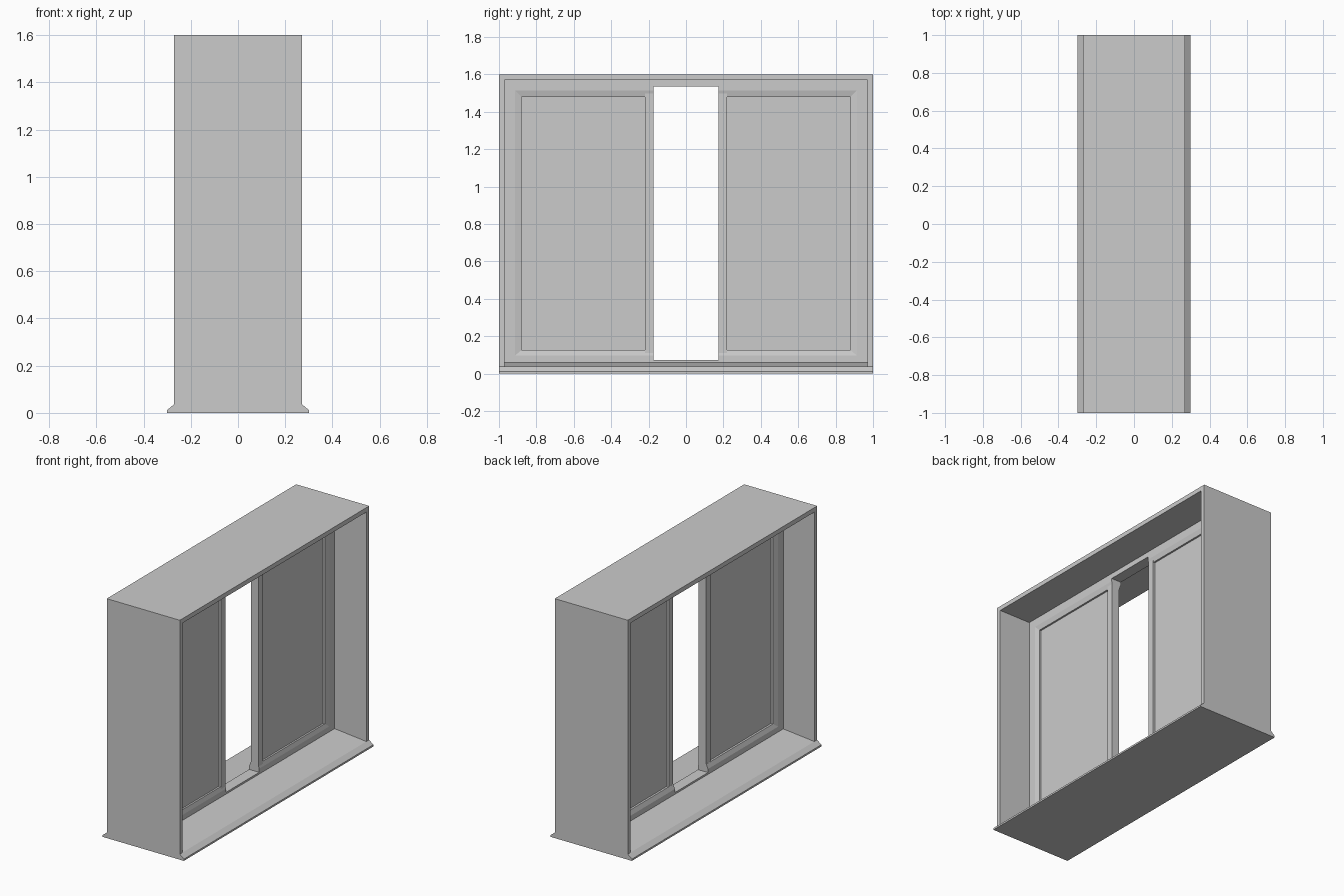
import bpy, bmesh

if "Cube" in bpy.data.objects:
    bpy.data.objects.remove(bpy.data.objects["Cube"])


def make(name, build):
    """Create an object from a bmesh-building callback."""
    bm = bmesh.new()
    build(bm)
    bmesh.ops.recalc_face_normals(bm, faces=bm.faces)
    me = bpy.data.meshes.new(name)
    bm.to_mesh(me)
    bm.free()
    ob = bpy.data.objects.new(name, me)
    bpy.context.collection.objects.link(ob)
    return ob


def loft(name, sections, cyclic=True):
    """Skin a list of equal-length closed sections and cap both ends."""
    def build(bm):
        rows = [[bm.verts.new(p) for p in s] for s in sections]
        n = len(rows[0])
        for a, b in zip(rows, rows[1:]):
            for i in range(n):
                j = (i + 1) % n
                bm.faces.new((a[i], a[j], b[j], b[i]))
        bm.faces.new(rows[0])
        bm.faces.new(rows[-1])
    return make(name, build)


def rect(x, y0, y1, z0, z1):
    return [(x, y0, z0), (x, y1, z0), (x, y1, z1), (x, y0, z1)]


def box(name, x0, x1, y0, y1, z0, z1):
    return loft(name, [rect(x0, y0, y1, z0, z1), rect(x1, y0, y1, z0, z1)])


# Outer casing: three-sided inverted U, extruded through the wall depth
u = [(-1, .034), (-1, 1.6), (1, 1.6), (1, .034),
     (.97, .034), (.97, 1.57), (-.97, 1.57), (-.97, .034)]
loft("outer_casing", [[(x, y, z) for y, z in u] for x in (-.27, .27)])

# Sloped sill with a flared nose on both sides
s = [(-.3, 0), (.3, 0), (.3, .012), (.27, .037), (.04, .06),
     (-.04, .06), (-.27, .037), (-.3, .012)]
loft("sill", [[(x, y, z) for x, z in s] for y in (-1, 1)])

# Header and threshold across the central opening
box("header", -.04, .034, -.176, .176, 1.535, 1.575)
box("threshold", -.04, .034, -.176, .176, .05, .072)

for side, sy in (("left", -1), ("right", 1)):
    # Recessed panel
    box(side + "_panel", -.014, .014, sy * .2, sy * .95, .08, 1.55)
    # Stile beside the opening
    box(side + "_stile", -.027, .03, sy * .175, sy * .22, .055, 1.572)

    # C-shaped rim with a sloped inner edge, swept along rail, jamb, rail
    profile = [(0, -.04), (.055, -.04), (.09, -.028),
               (.09, .026), (.055, .034), (0, .034)]
    corners = [(0, 1), (1, 1), (1, -1), (0, -1)]
    sections = []
    for cy, cz in corners:
        sec = []
        for d, x in profile:
            y = .97 - d if cy else .175
            z = 1.57 - d if cz > 0 else .05 + d * .075 / .09
            sec.append((x, sy * y, z))
        sections.append(sec)
    loft(side + "_rim", sections)
